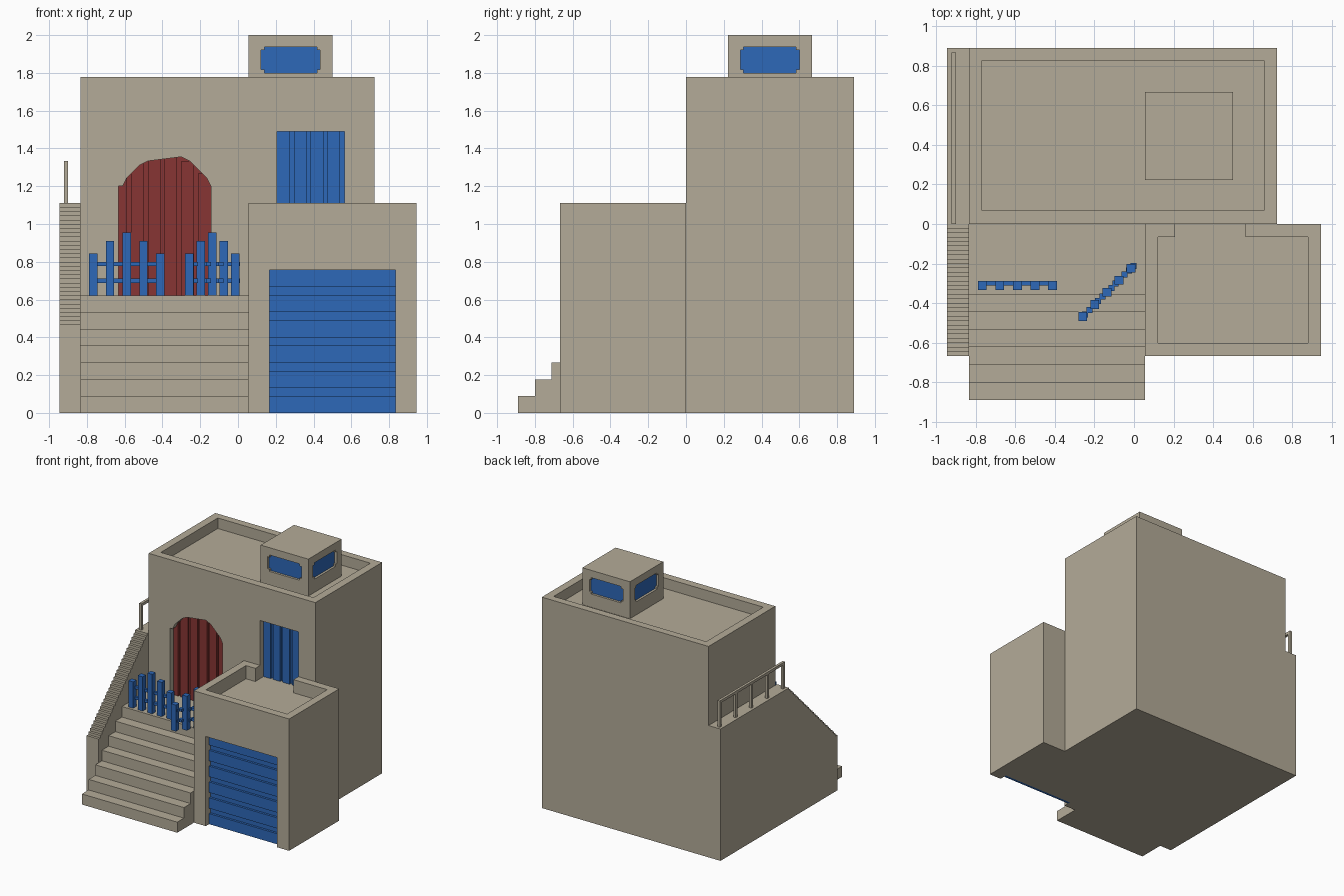
import bpy, bmesh, math

if "Cube" in bpy.data.objects:
    bpy.data.objects.remove(bpy.data.objects["Cube"])

V = 2 / 90  # block unit the whole model is laid out on


def material(name, rgb):
    m = bpy.data.materials.new(name)
    m.diffuse_color = (*rgb, 1)
    m.use_nodes = True
    m.node_tree.nodes["Principled BSDF"].inputs["Base Color"].default_value = m.diffuse_color
    return m


TAN = material("sandstone", (0.456, 0.407, 0.314))
BLUE = material("blue paint", (0.026, 0.138, 0.485))
RED = material("dark red wood", (0.242, 0.036, 0.034))


def finish(name, bm, mat):
    bmesh.ops.recalc_face_normals(bm, faces=bm.faces)
    me = bpy.data.meshes.new(name)
    bm.to_mesh(me)
    bm.free()
    me.materials.append(mat)
    ob = bpy.data.objects.new(name, me)
    bpy.context.collection.objects.link(ob)
    return ob


def add_prism(bm, pts, axis, lo, hi):
    """Extrude a profile: axis 0 takes (y, z) points, axis 1 takes (x, z)."""
    def co(p, t):
        return (t, p[0], p[1]) if axis == 0 else (p[0], t, p[1])
    f = bm.faces.new([bm.verts.new(co(p, lo)) for p in pts])
    r = bmesh.ops.extrude_face_region(bm, geom=[f])
    for v in r["geom"]:
        if isinstance(v, bmesh.types.BMVert):
            v.co[axis] = hi


def add_box(bm, x0, x1, y0, y1, z0, z1):
    add_prism(bm, [(x0, z0), (x1, z0), (x1, z1), (x0, z1)], 1, y0, y1)


def boxes(name, specs, mat):
    bm = bmesh.new()
    for s in specs:
        add_box(bm, *s)
    return finish(name, bm, mat)


def prism(name, pts, axis, lo, hi, mat):
    bm = bmesh.new()
    add_prism(bm, pts, axis, lo, hi)
    return finish(name, bm, mat)


def cut(ob, cutter):
    cutter.hide_render = True
    m = ob.modifiers.new("cut", 'BOOLEAN')
    m.operation = 'DIFFERENCE'
    m.solver = 'EXACT'
    m.object = cutter
    bpy.context.view_layer.objects.active = ob
    bpy.ops.object.modifier_apply(modifier="cut")
    bpy.data.objects.remove(cutter)


def cut_box(ob, *b):
    cut(ob, boxes("cutter", [b], TAN))


# ---- key levels
XL, XR, XG, XE = -0.833, 0.722, 0.056, 0.944
YF, YB, YG = -0.889, 0.889, -0.667
TERRACE, DECK, ROOF = 28 * V, 50 * V, 80 * V
ROOF_FLOOR, DECK_FLOOR = ROOF - 4 * V, DECK - 5 * V
SLAT, GROOVE = 2 * V, 3 * V  # door depths behind the wall


# ---- stepped arch outline for columns c0..c1 of the entrance
AX = -0.633
def arch(c0, c1):
    pts = [(AX + c1 * V, TERRACE), (AX + c0 * V, TERRACE)]
    for c in range(c0, c1):
        d = c + 0.5 - 11
        top = (50 + round(math.sqrt(121 - d * d) + 0.45)) * V
        for p in ((AX + c * V, top), (AX + (c + 1) * V, top)):
            if abs(pts[-1][1] - p[1]) < 1e-6 and len(pts) > 3:
                pts[-1] = p
            else:
                pts.append(p)
    return pts


# ---- main house with sunken roof and door openings
DX0, DX1, DTOP = 0.207, 0.207 + 16 * V, 67 * V
house = boxes("house_body", [(XL, XR, 0, YB, 0, ROOF)], TAN)
cut_box(house, -0.767, 0.656, 0.067, 0.826, ROOF_FLOOR, ROOF + 0.1)
cut(house, prism("cutter", arch(0, 22), 1, -0.1, GROOVE, TAN))
cut_box(house, DX0, DX1, -0.1, GROOVE, DECK_FLOOR, DTOP)

# ---- arched entrance door: thin back sheet and raised planks
bm = bmesh.new()
add_prism(bm, arch(0, 22), 1, GROOVE - 0.003, GROOVE + 0.003)
for a, b in [(0, 2), (3, 6), (7, 10), (11, 14), (15, 18), (19, 22)]:
    add_prism(bm, arch(a, b), 1, SLAT, GROOVE)
finish("arched_door", bm, RED)

# ---- upper door to the deck
boxes("deck_door",
      [(DX0, DX1, GROOVE - 0.003, GROOVE + 0.003, DECK_FLOOR, DTOP)] +
      [(DX0 + 4 * i * V, DX0 + (4 * i + 3) * V, SLAT, GROOVE, DECK_FLOOR, DTOP)
       for i in range(4)], BLUE)

# ---- garage with sunken deck
GX0, GX1, GTOP = 0.166, 0.833, 34 * V
garage = boxes("garage_body", [(XG, XE, YG, 0, 0, DECK)], TAN)
cut_box(garage, 0.12, 0.878, -0.6, -0.065, DECK_FLOOR, DECK + 0.1)
cut_box(garage, DX0, DX1, -0.1, 0.1, DECK_FLOOR, DECK + 0.1)
cut_box(garage, GX0, GX1, YG - 0.1, YG + GROOVE, -0.1, GTOP)

# ---- garage door with horizontal slats
boxes("garage_door",
      [(GX0, GX1, YG + GROOVE - 0.003, YG + GROOVE + 0.003, 0, GTOP)] +
      [(GX0, GX1, YG + SLAT, YG + GROOVE, 6 * i * V, (6 * i + 4) * V)
       for i in range(6)], BLUE)

# ---- front stairs and terrace
pts = [(0, 0), (YF, 0)]
for i in range(7):
    y, z = YF + 4 * i * V, 4 * (i + 1) * V
    pts += [(y, z), (0 if i == 6 else y + 4 * V, z)]
prism("front_stairs", pts, 0, XL, XG, TAN)

# ---- left side wall with a finely stepped slope
pts = [(YB, 0), (YG, 0)]
for i in range(30):
    y, z = YG + i * V, (21 + i) * V
    pts += [(y, z), (YB if i == 29 else y + V, z)]
prism("side_wall", pts, 0, -0.944, XL, TAN)

# ---- railing on the side wall
rx0, rx1, rtop = -0.922, -0.9, 60 * V
boxes("side_railing",
      [(rx0, rx1, 0, 39 * V, rtop - V, rtop)] +
      [(rx0, rx1, 9.5 * i * V, (9.5 * i + 1) * V, DECK, rtop - V)
       for i in range(5)], TAN)

# ---- rooftop tower with a window on each side
tx, ty, th = 0.278, 0.4445, 0.222
tower = boxes("roof_tower", [(tx - th, tx + th, ty - th, ty + th, ROOF_FLOOR, 2)], TAN)
wz0, wz1, ww, wd, c = 1.8, 1.938, 0.157, V, 0.018
glass, corners = [], []
for s in (-1, 1):
    for along_x in (True, False):
        def place(u0, u1, d0, d1, z0, z1):
            # u runs along the wall, d is depth behind the wall surface
            e = sorted((s * (th - d0), s * (th - d1)))
            if along_x:
                return (tx + u0, tx + u1, ty + e[0], ty + e[1], z0, z1)
            return (tx + e[0], tx + e[1], ty + u0, ty + u1, z0, z1)
        cut_box(tower, *place(-ww, ww, -0.05, wd, wz0, wz1))
        glass.append(place(-ww, ww, wd - 0.003, wd + 0.003, wz0, wz1))
        for u in (-ww, ww - c):
            for z in (wz0, wz1 - c):
                corners.append(place(u, u + c, 0, wd, z, z + c))
boxes("tower_windows", glass, BLUE)
boxes("window_corners", corners, TAN)

# ---- picket fences on the terrace: one straight, one diagonal
tops = [38, 41, 43, 41, 38]
rails = [(31 * V, 32 * V), (35 * V, 36 * V)]
boxes("straight_fence",
      [(-0.789 + 4 * i * V, -0.789 + (4 * i + 2) * V, -0.333, -0.289, TERRACE, t * V)
       for i, t in enumerate(tops)] +
      [(-0.77, -0.41, -0.311, -0.289, *r) for r in rails], BLUE)

fence = []
for i, t in enumerate(tops):
    x, y = -0.259 + 0.061 * i, -0.467 + 0.061 * i
    fence.append((x - V, x + V, y - V, y + V, TERRACE, t * V))
for k in range(12):
    x, y = -0.259 + k * V, -0.467 + k * V
    fence += [(x - 0.004, x + V + 0.004, y - 0.004, y + V + 0.004, *r) for r in rails]
boxes("diagonal_fence", fence, BLUE)
